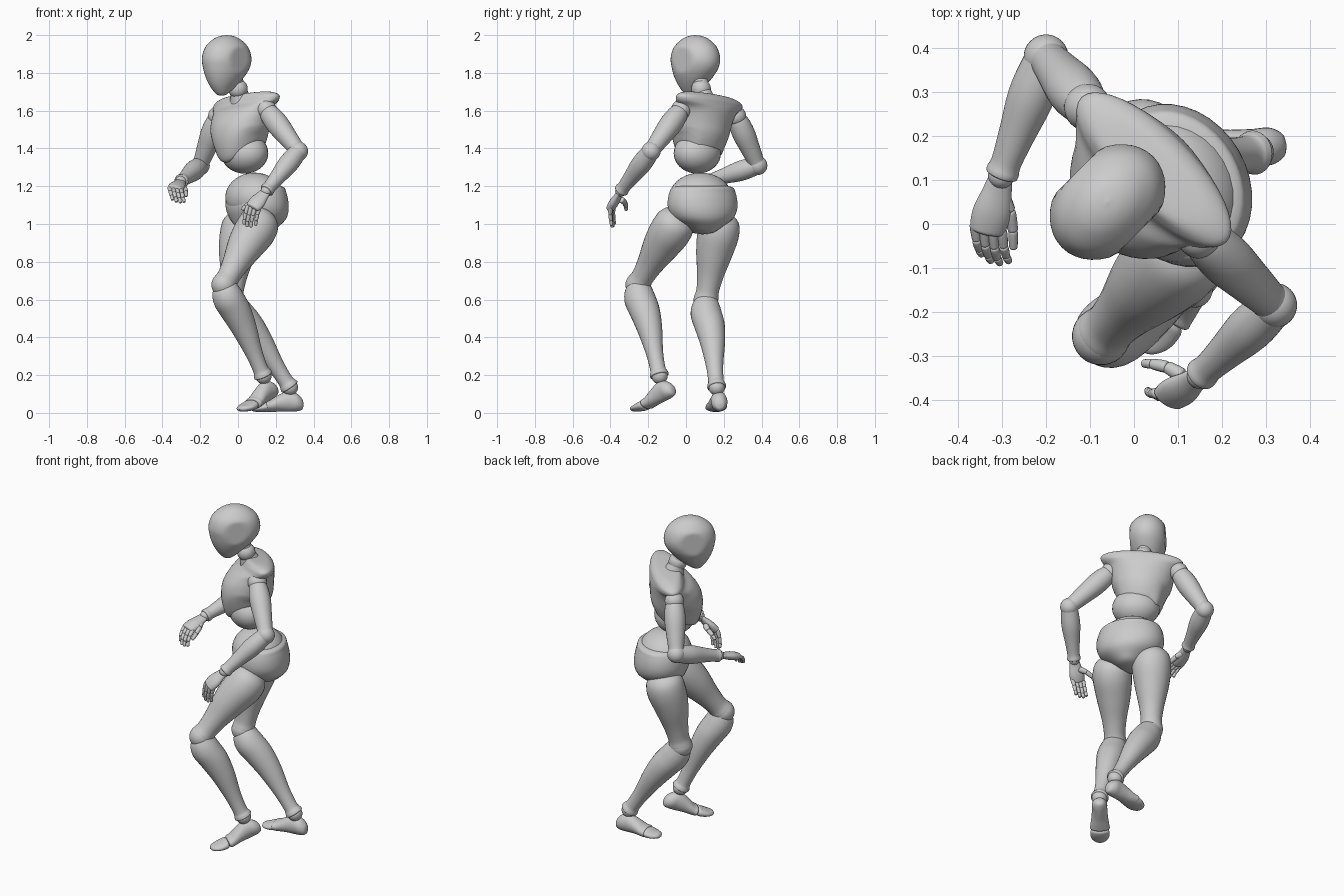
import bpy, bmesh, math
from mathutils import Vector, Matrix

if "Cube" in bpy.data.objects:
    bpy.data.objects.remove(bpy.data.objects["Cube"])

V = Vector
UP = V((0, 0, 1))
BACK = V((0.707, 0.707, 0))          # the chest and head face -x -y
HIPBACK = V((0.87, 0.5, 0))          # the hips are turned a little more


def frame(origin, zdir, yref):
    z = V(zdir).normalized()
    x = V(yref).cross(z).normalized()
    y = z.cross(x)
    m = Matrix((x, y, z)).transposed().to_4x4()
    m.translation = V(origin)
    return m


def spline(a, b, c, d, t):
    return 0.5 * (2 * b + (c - a) * t + (2 * a - 5 * b + 4 * c - d) * t * t
                  + (3 * b - a - 3 * c + d) * t ** 3)


def loft(name, m, rings, n=28, steps=5, warp=None):
    """Skin smooth elliptical rings (cx, cy, z, rx, ry) along the z axis of frame m."""
    p = [rings[0]] + list(rings) + [rings[-1]]
    fine = []
    for i in range(1, len(p) - 2):
        for s in range(steps):
            fine.append([spline(p[i - 1][k], p[i][k], p[i + 1][k], p[i + 2][k], s / steps)
                         for k in range(5)])
    fine.append(list(rings[-1]))
    bm = bmesh.new()
    rows = []
    for cx, cy, z, rx, ry in fine:
        row = []
        for j in range(n):
            a = 2 * math.pi * j / n
            co = V((cx + max(rx, .001) * math.cos(a), cy + max(ry, .001) * math.sin(a), z))
            row.append(bm.verts.new(m @ (warp(co) if warp else co)))
        rows.append(row)
    for a, b in zip(rows, rows[1:]):
        for j in range(n):
            k = (j + 1) % n
            bm.faces.new((a[j], a[k], b[k], b[j]))
    bm.faces.new(rows[0][::-1])
    bm.faces.new(rows[-1])
    return finish(name, bm)


def finish(name, bm):
    bmesh.ops.recalc_face_normals(bm, faces=bm.faces)
    me = bpy.data.meshes.new(name)
    bm.to_mesh(me)
    bm.free()
    ob = bpy.data.objects.new(name, me)
    bpy.context.collection.objects.link(ob)
    return ob


def ball(name, c, r, yref=BACK):
    r = (r, r, r) if isinstance(r, float) else r
    bm = bmesh.new()
    bmesh.ops.create_uvsphere(bm, u_segments=28, v_segments=18, radius=1)
    bm.transform(frame(c, UP, yref) @ Matrix.Diagonal((*r, 1)))
    return finish(name, bm)


def limb(name, a, b, profile, yref=BACK, n=28, flat=1.0):
    """Profile of (fraction of length, radius, backward offset) from a to b."""
    a, b = V(a), V(b)
    L = (b - a).length
    return loft(name, frame(a, b - a, yref),
                [(0, o, t * L, r, r * flat) for t, r, o in profile], n)


def bone(name, a, b, r):
    limb(name, a, b, [(-.1, 0, 0), (0, r * .8, 0), (.2, r, 0), (.8, r * .9, 0),
                      (1, r * .75, 0), (1.1, 0, 0)], V((.3, .9, .2)), 12)


# Head: egg with flattened sides and a pointed chin
def flat_sides(co):
    co.x = max(-.098, min(.098, co.x))
    return co


loft("head", frame((-.06, .05, 1.87), UP, BACK), [
    (0, -.04, -.19, 0, 0), (0, -.038, -.183, .028, .028), (0, -.027, -.14, .062, .076),
    (0, -.013, -.09, .09, .115), (0, -.002, -.04, .107, .14), (0, 0, .01, .114, .146),
    (0, 0, .065, .1, .127), (0, 0, .105, .066, .085), (0, 0, .124, .034, .042),
    (0, 0, .13, 0, 0)], 40, 5, flat_sides)
ball("neck_ball", (0, .08, 1.715), .052)
limb("neck", (.025, .105, 1.62), (-.02, .07, 1.78),
     [(0, .07, 0), (.3, .055, 0), (.6, .042, 0), (1, .042, 0)])


# Chest: broad shoulder caps, lower edge arched up at the sides and back
def ribs(co):
    low = max(0, min(1, (1.52 - co.z) / .16))
    side = min(1, ((co.x + .045) / .14) ** 2)
    rear = max(0, min(1, (co.y - .06) / .1))
    co.z += low * max(.1 * side, .065 * rear) + .12 * (co.x + .06)
    return co


loft("chest", frame((0, 0, 0), UP, BACK), [
    (-.04, .06, 1.36, 0, 0), (-.04, .06, 1.325, .09, .085), (-.04, .06, 1.345, .135, .122),
    (-.045, .06, 1.44, .16, .145), (-.05, .068, 1.53, .172, .143),
    (-.055, .092, 1.595, .19, .122), (-.055, .115, 1.63, .227, .095),
    (-.055, .12, 1.66, .226, .082), (-.055, .115, 1.682, .16, .062),
    (-.055, .11, 1.688, .05, .03)], 40, 5, ribs)
ball("belly", (.035, .06, 1.375), (.135, .115, .108))

# Hips
ball("waist", (.088, .077, 1.14), (.172, .15, .132), HIPBACK)
loft("pelvis", frame((.093, .083, 0), UP, HIPBACK), [
    (0, 0, 1.21, 0, 0), (0, .01, 1.2, .15, .12), (0, .008, 1.165, .185, .146),
    (0, .01, 1.09, .193, .158), (0, .015, 1.03, .165, .145), (0, .01, .985, .1, .115),
    (0, .01, .955, .05, .075), (0, .01, .945, 0, 0)], 36)

# Limb profiles
THIGH = [(-.06, 0, 0), (-.03, .06, 0), (.06, .1, 0), (.22, .11, 0), (.45, .096, -.005),
         (.7, .071, -.003), (.88, .06, 0), (.98, .064, 0), (1.03, .05, 0), (1.05, 0, 0)]
SHIN = [(-.03, 0, 0), (0, .055, 0), (.06, .074, -.008), (.16, .083, -.008), (.3, .08, .004),
        (.5, .066, .01), (.75, .046, .004), (.92, .041, 0), (.97, .048, 0), (1, .046, 0),
        (1.01, 0, 0)]
UPPER = [(-.06, 0, 0), (-.02, .035, 0), (.1, .053, 0), (.35, .06, 0), (.65, .052, 0),
         (.9, .044, 0), (1, .043, 0), (1.03, 0, 0)]
FORE = [(-.06, 0, 0), (-.03, .04, 0), (.12, .05, 0), (.35, .053, 0), (.65, .042, 0),
        (.88, .035, 0), (.97, .038, 0), (1, .032, 0), (1.02, 0, 0)]

# Legs: hip, knee, ankle, heel, ball of foot, toe tip
LEGS = {
    "left": ((.135, -.035, 1.04), (-.075, -.255, .678), (.135, -.14, .195),
             (.195, -.07, .125), (.065, -.22, .05), (.01, -.285, .026)),
    "right": ((.028, .188, 1.04), (-.038, .105, .595), (.275, .163, .135),
              (.342, .18, .046), (.155, .162, .044), (.07, .145, .028)),
}
for side, (hip, knee, ankle, heel, mid, toe) in LEGS.items():
    limb(side + "_thigh", hip, knee, THIGH, HIPBACK)
    ball(side + "_knee", knee, .066)
    limb(side + "_shin", knee, ankle, SHIN, BACK)
    ball(side + "_ankle", ankle, .043)
    fm = frame(heel, V(mid) - V(heel), UP)
    loft(side + "_foot", fm, [
        (0, 0, -.005, 0, 0), (0, 0, .002, .025, .028), (0, .01, .03, .042, .047),
        (0, .016, .07, .043, .055), (0, .008, .12, .046, .046), (0, -.006, .17, .053, .033),
        (0, -.008, .195, .052, .028), (0, -.008, .2, 0, 0)])
    tm = frame(mid, V(toe) - V(mid), UP)
    loft(side + "_toes", tm, [
        (0, -.008, -.02, 0, 0), (0, -.008, -.01, .045, .025), (0, -.01, .015, .054, .026),
        (0, -.01, .05, .05, .02), (0, -.008, .08, .03, .014), (0, -.008, .092, 0, 0)])

# Arms: shoulder, elbow, wrist
ARMS = {
    "left": ((.15, -.025, 1.605), (.32, -.185, 1.385), (.15, -.345, 1.175)),
    "right": ((-.105, .265, 1.57), (-.2, .38, 1.31), (-.302, .11, 1.225)),
}
for side, (shoulder, elbow, wrist) in ARMS.items():
    ball(side + "_shoulder", shoulder, .054)
    limb(side + "_upper_arm", shoulder, elbow, UPPER)
    ball(side + "_elbow", elbow, .051)
    limb(side + "_forearm", elbow, wrist, FORE)
    ball(side + "_wrist", wrist, .03)

# Hands: knuckle centre, across direction, three finger directions, thumb path
HANDS = {
    "left": ((.08, -.395, 1.09), (1, -.25, -.1),
             ((-.3, -.02, -1), (-.2, .1, -1), (-.1, .15, -1)),
             ((.11, -.345, 1.13), (.075, -.325, 1.115), (.04, -.318, 1.095), (.022, -.317, 1.075))),
    "right": ((-.333, -.012, 1.185), (.8, -.2, -.15),
              ((.1, -.85, -.45), (.2, -.75, -.75), (.25, -.45, -1)),
              ((-.3, .065, 1.205), (-.283, .03, 1.19), (-.275, -.015, 1.17), (-.274, -.055, 1.15))),
}
for side, (knuckle, across, dirs, thumb) in HANDS.items():
    k, w = V(knuckle), V(ARMS[side][2])
    ac = V(across).normalized()
    palm_dir = k - w
    limb(side + "_palm", w, k, [(0, 0, 0), (.06, .026, 0), (.3, .034, 0), (.65, .044, 0),
                                (.95, .042, 0), (1.06, .034, 0), (1.1, 0, 0)],
         palm_dir.cross(ac), 20, .55)
    for i in range(4):
        off = i - 1.5
        p = k + ac * off * .0215 - palm_dir.normalized() * .004 * abs(off)
        for s, (d, length) in enumerate(zip(dirs, (.046, .035, .028))):
            q = p + V(d).normalized() * length * (1.05 - .08 * abs(off))
            bone(f"{side}_finger_{i + 1}_{s + 1}", p, q, .012 - .0013 * s)
            p = q
    for s in range(3):
        bone(f"{side}_thumb_{s + 1}", thumb[s], thumb[s + 1], .017 - .003 * s)

# Smooth shading
bpy.ops.object.select_all(action='SELECT')
bpy.context.view_layer.objects.active = bpy.context.selected_objects[0]
bpy.ops.object.shade_smooth_by_angle(angle=math.radians(40))
